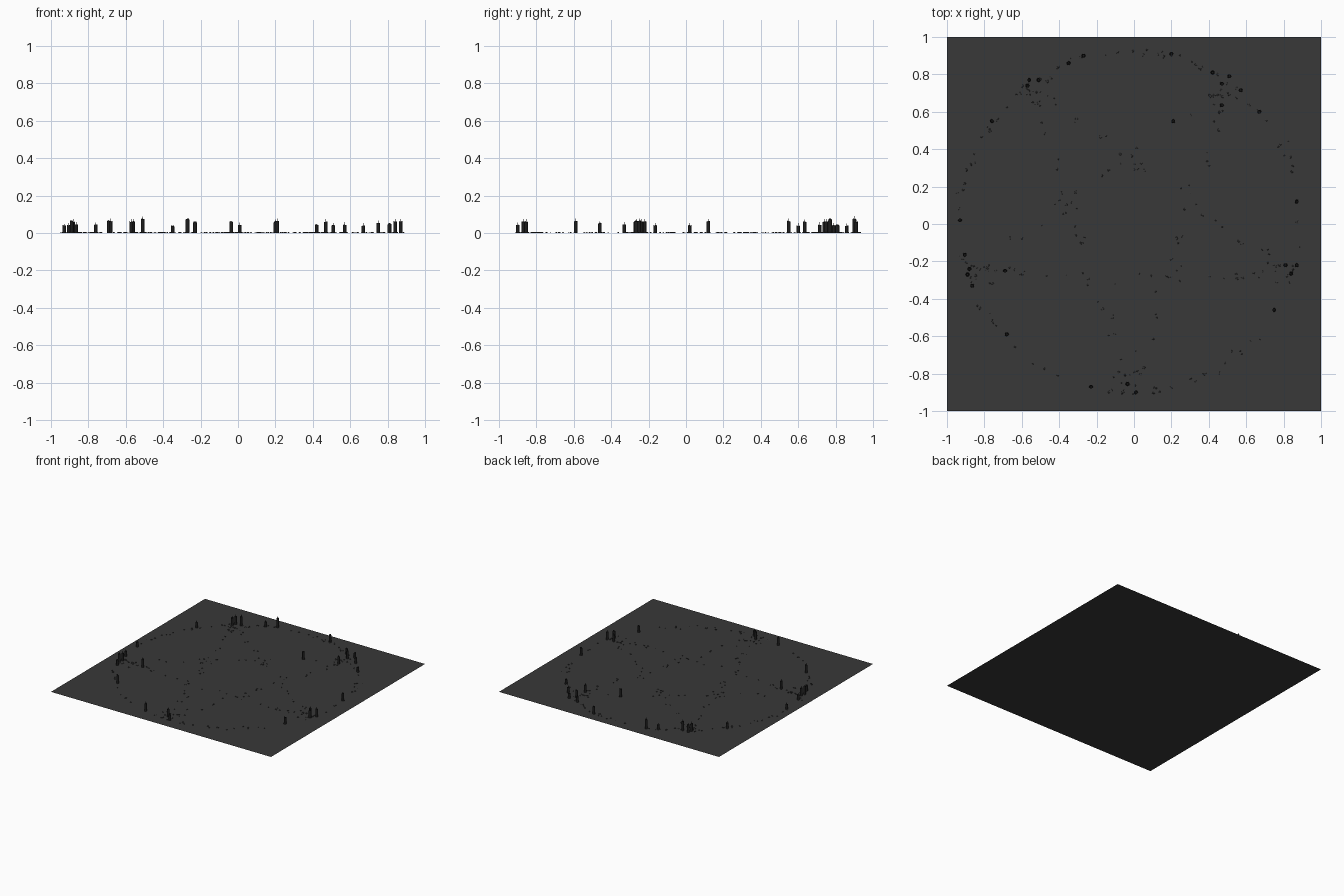
import bpy, bmesh, math, random
from mathutils import Matrix, Vector

if "Cube" in bpy.data.objects:
    bpy.data.objects.remove(bpy.data.objects["Cube"])

random.seed(4)
CENTRE, R = Vector((-0.02, 0.01, 0)), 0.91


def material(name, v):
    m = bpy.data.materials.new(name)
    m.diffuse_color = (v, v, v, 1)
    m.use_nodes = True
    m.node_tree.nodes["Principled BSDF"].inputs["Base Color"].default_value = m.diffuse_color
    return m


def make_object(name, bm, mat):
    me = bpy.data.meshes.new(name)
    bm.to_mesh(me)
    bm.free()
    me.materials.append(mat)
    ob = bpy.data.objects.new(name, me)
    bpy.context.collection.objects.link(ob)
    return ob


floor_mat = material("dark_floor", 0.04)
wax_mat = material("black_wax", 0.012)

# floor: flat sheet
bm = bmesh.new()
bmesh.ops.create_grid(bm, x_segments=1, y_segments=1, size=1)
make_object("floor", bm, floor_mat)


def ring(bm, r, z, n=12, wobble=0.0):
    return [bm.verts.new((r * math.cos(2 * math.pi * i / n), r * math.sin(2 * math.pi * i / n),
                          z + random.uniform(-wobble, wobble))) for i in range(n)]


def candle(name, x, y, h):
    # wax body with uneven rim and hollow top, then a thin wick
    bm = bmesh.new()
    body = h - 0.014
    rings = [ring(bm, 0.0105, 0), ring(bm, 0.0095, 0.006), ring(bm, 0.0095, body - 0.006),
             ring(bm, 0.009, body, wobble=0.003), ring(bm, 0.006, body - 0.004)]
    for a, b in zip(rings, rings[1:]):
        for i in range(12):
            j = (i + 1) % 12
            bm.faces.new((a[i], a[j], b[j], b[i]))
    bm.faces.new(rings[-1])
    bmesh.ops.create_cone(bm, cap_ends=True, segments=6, radius1=0.0015, radius2=0.001, depth=0.018,
                          matrix=Matrix.Translation((0, 0, h - 0.009)))
    make_object(name, bm, wax_mat).location = (x, y, 0)


# candles: x, y, height
CANDLES = [
    (-.56, .77, .075), (-.57, .74, .075), (-.51, .77, .088), (-.35, .86, .052), (-.27, .90, .09),
    (.20, .91, .073), (.42, .81, .057), (.51, .79, .055), (.47, .75, .075), (.57, .715, .058),
    (.47, .635, .073), (.67, .60, .053), (.21, .55, .078), (-.76, .55, .057), (-.93, .02, .055),
    (-.905, -.165, .055), (-.88, -.24, .075), (-.89, -.27, .078), (-.865, -.33, .058),
    (-.69, -.25, .078), (-.68, -.59, .077), (-.23, -.87, .075), (-.035, -.855, .075),
    (.01, -.90, .057), (.75, -.46, .067), (.84, -.265, .076), (.81, -.22, .066),
    (.87, -.22, .076), (.87, .12, .076)]
for k, c in enumerate(CANDLES):
    candle(f"candle_{k + 1:02d}", *c)

# crumbs: tiny flat pebbles scattered along a ring and a five-pointed star
tips = [CENTRE + R * Vector((math.cos(a), math.sin(a), 0))
        for a in (math.radians(-90 + 72 * i) for i in range(5))]
spots = []
for i in range(110):
    a = random.uniform(0, 2 * math.pi)
    spots.append((CENTRE + R * Vector((math.cos(a), math.sin(a), 0)), 0.012))
for i in range(5):
    for k in range(26):
        spots.append((tips[i].lerp(tips[(i + 2) % 5], random.random()), 0.022))
    for k in range(8):
        spots.append((tips[i].lerp(CENTRE, 0.1), 0.05))

bm = bmesh.new()
for p, spread in spots:
    x, y = random.gauss(p.x, spread), random.gauss(p.y, spread)
    s = random.uniform(0.005, 0.010)
    x, y = max(-.98, min(.98, x)), max(-.98, min(.98, y))
    mat = (Matrix.Translation((x, y, 0.002)) @ Matrix.Rotation(random.uniform(0, 6.28), 4, 'Z')
           @ Matrix.Diagonal((s, s * random.uniform(0.5, 0.8), random.uniform(0.002, 0.005), 1)))
    bmesh.ops.create_icosphere(bm, subdivisions=1, radius=1, matrix=mat)
bmesh.ops.bisect_plane(bm, geom=bm.verts[:] + bm.edges[:] + bm.faces[:], plane_co=(0, 0, 0),
                       plane_no=(0, 0, -1), clear_outer=True)
make_object("crumbs", bm, floor_mat)
